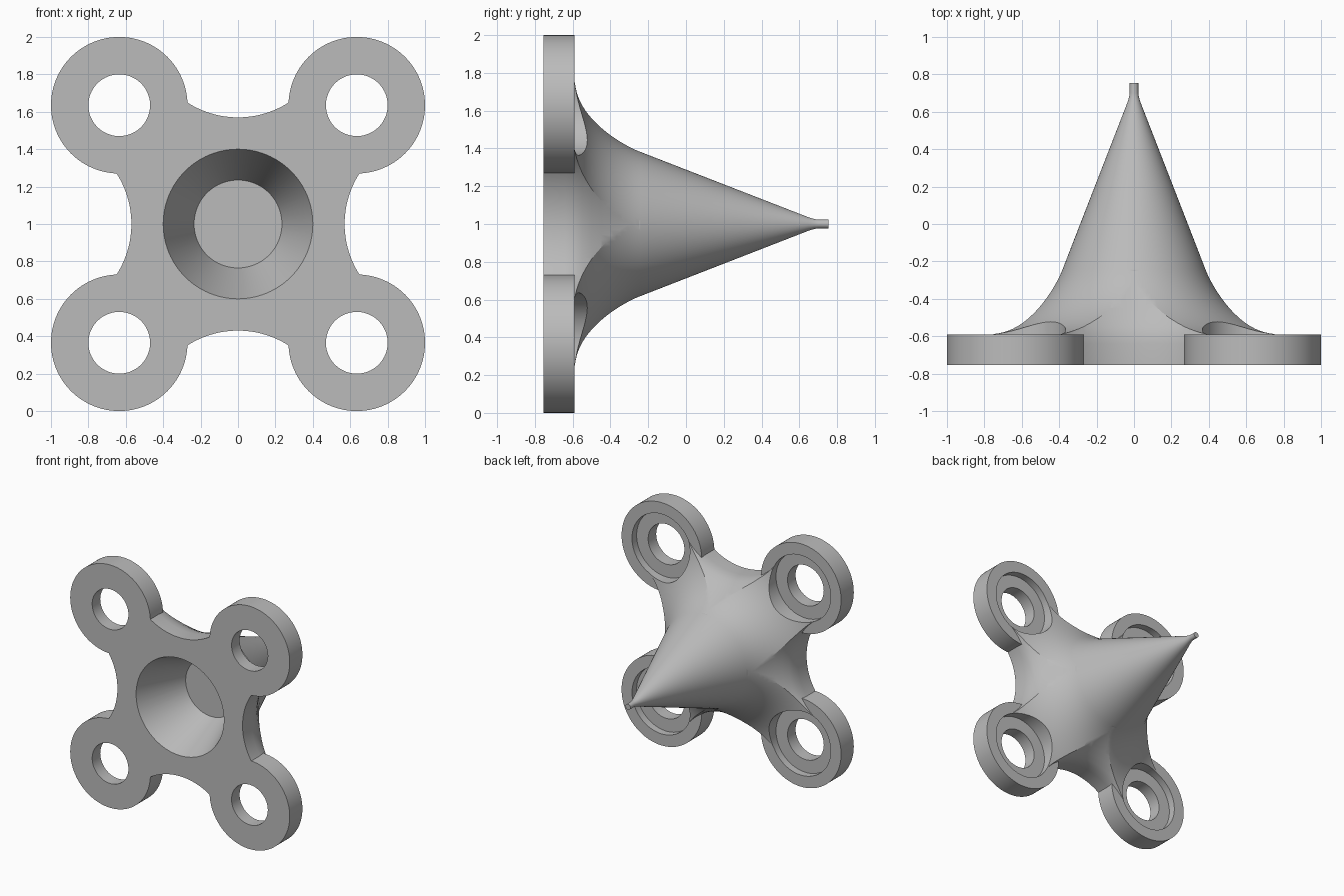
import bpy
import bmesh
from math import cos, sin, pi, radians

if "Cube" in bpy.data.objects:
    bpy.data.objects.remove(bpy.data.objects["Cube"], do_unlink=True)

# Single colour
grey = bpy.data.materials.new("plain_grey")
grey.use_nodes = True
grey.diffuse_color = (0.5, 0.5, 0.5, 1)
grey.node_tree.nodes["Principled BSDF"].inputs["Base Color"].default_value = (0.5, 0.5, 0.5, 1)

MID = 1.0                   # height of the main axis
FRONT, BACK = -0.755, -0.59  # faces of the base plate


def lathe(name, profile, centres, segments=96):
    """Turn a (radius, y) profile about an axis along y at each (x, z) centre."""
    bm = bmesh.new()
    for cx, cz in centres:
        rings = [[bm.verts.new((cx + r * cos(2 * pi * i / segments), y,
                                cz + r * sin(2 * pi * i / segments)))
                  for i in range(segments)] for r, y in profile]
        for a, b in zip(rings, rings[1:]):
            for i in range(segments):
                j = (i + 1) % segments
                bm.faces.new((a[i], a[j], b[j], b[i]))
        bm.faces.new(rings[0])
        bm.faces.new(rings[-1])
    bmesh.ops.recalc_face_normals(bm, faces=bm.faces)
    mesh = bpy.data.meshes.new(name)
    bm.to_mesh(mesh)
    bm.free()
    mesh.materials.append(grey)
    obj = bpy.data.objects.new(name, mesh)
    bpy.context.collection.objects.link(obj)
    return obj


def combine(target, tool, operation):
    """Apply a boolean and discard the tool."""
    mod = target.modifiers.new(operation.lower(), "BOOLEAN")
    mod.operation = operation
    mod.solver = "EXACT"
    mod.object = tool
    bpy.context.view_layer.objects.active = target
    bpy.ops.object.modifier_apply(modifier=mod.name)
    bpy.data.objects.remove(tool, do_unlink=True)


# Flared body: plate edge, fillet arc, cone and small tip
flare, steps = 0.545, 18
profile = [(0.89, FRONT)]
for i in range(steps + 1):
    a = radians(69) * i / steps
    profile.append((0.89 - flare * sin(a), BACK + flare * (1 - cos(a))))
profile += [(0.035, 0.65), (0.026, 0.68), (0.023, 0.70), (0.023, 0.755)]
body = lathe("flared_spike_mount", profile, [(0, MID)], 128)

# Four side scallops that widen until they meet the cone
scallop = [(0.5, -0.9), (0.5, -0.64), (0.505, -0.59), (0.518, -0.55), (0.543, -0.5),
           (0.574, -0.45), (0.605, -0.4), (0.635, -0.35), (0.662, -0.3),
           (0.686, -0.25), (0.69, 0.2)]
sides = [(1.07, MID), (-1.07, MID), (0, MID + 1.07), (0, MID - 1.07)]
combine(body, lathe("scallop_cutter", scallop, sides, 128), "DIFFERENCE")

# Four corner rings with counterbored bolt holes
corners = [(sx * 0.635, MID + sz * 0.635) for sx in (-1, 1) for sz in (-1, 1)]
combine(body, lathe("corner_rings", [(0.365, FRONT), (0.365, BACK)], corners), "UNION")
hole = [(0.165, -0.9), (0.165, -0.65), (0.27, -0.65), (0.27, 0)]
combine(body, lathe("bolt_hole_cutter", hole, corners), "DIFFERENCE")

# Tapered pocket in the front
pocket = [(0.44, FRONT - 0.1), (0.4, FRONT), (0.235, FRONT + 0.41)]
combine(body, lathe("pocket_cutter", pocket, [(0, MID)]), "DIFFERENCE")

# Smooth curved walls, sharp rims
bpy.ops.object.select_all(action="DESELECT")
body.select_set(True)
bpy.context.view_layer.objects.active = body
bpy.ops.object.shade_smooth_by_angle(angle=radians(25))
